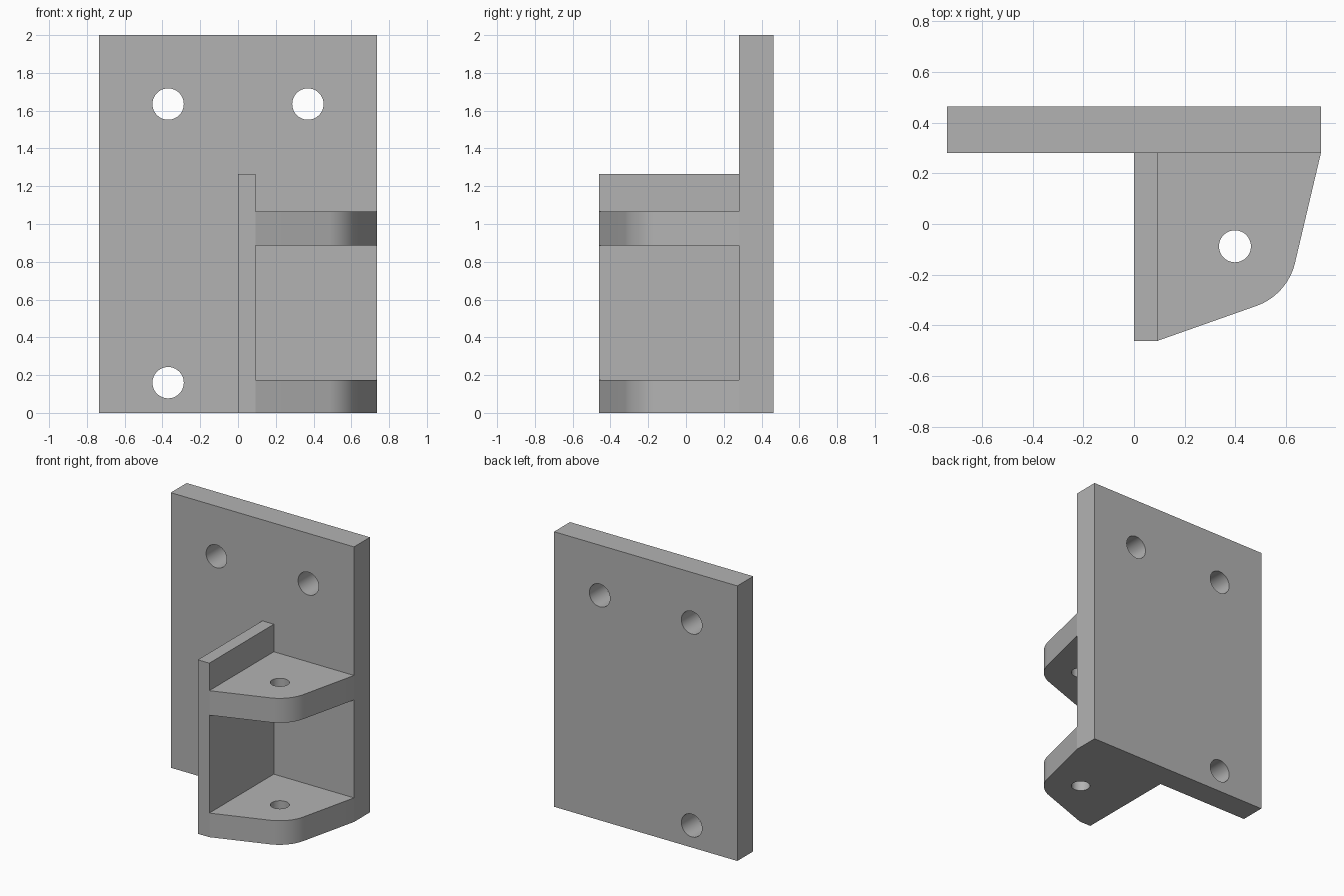
import bpy
import bmesh
from mathutils import Matrix, Vector
from mathutils.geometry import interpolate_bezier

if "Cube" in bpy.data.objects:
    bpy.data.objects.remove(bpy.data.objects["Cube"])

GREY = (0.45, 0.45, 0.45, 1)
grey = bpy.data.materials.new("grey metal")
grey.use_nodes = True
grey.diffuse_color = GREY
grey.node_tree.nodes["Principled BSDF"].inputs["Base Color"].default_value = GREY


def finish(name, bm):
    bmesh.ops.recalc_face_normals(bm, faces=bm.faces)
    mesh = bpy.data.meshes.new(name)
    bm.to_mesh(mesh)
    bm.free()
    mesh.materials.append(grey)
    obj = bpy.data.objects.new(name, mesh)
    bpy.context.collection.objects.link(obj)
    return obj


def prism(name, outline, z0, z1):
    """Extrude an outline in the xy plane from z0 up to z1."""
    bm = bmesh.new()
    base = bm.faces.new([bm.verts.new((x, y, z0)) for x, y in outline])
    ext = bmesh.ops.extrude_face_region(bm, geom=[base])
    top = [v for v in ext["geom"] if isinstance(v, bmesh.types.BMVert)]
    bmesh.ops.translate(bm, verts=top, vec=(0, 0, z1 - z0))
    return finish(name, bm)


def rectangle(x0, x1, y0, y1):
    return [(x0, y0), (x1, y0), (x1, y1), (x0, y1)]


def drill(obj, centre, radius, axis):
    """Cut a round through hole along the y or z axis."""
    bm = bmesh.new()
    turn = Matrix.Rotation(1.5707963, 4, "X") if axis == "Y" else Matrix()
    bmesh.ops.create_cone(bm, cap_ends=True, segments=48, radius1=radius, radius2=radius,
                          depth=0.4, matrix=Matrix.Translation(centre) @ turn)
    cutter = finish("hole_cutter", bm)
    cutter.hide_render = True
    mod = obj.modifiers.new("hole", "BOOLEAN")
    mod.operation = "DIFFERENCE"
    mod.solver = "EXACT"
    mod.object = cutter
    bpy.context.view_layer.objects.active = obj
    bpy.ops.object.modifier_apply(modifier=mod.name)
    bpy.data.objects.remove(cutter)


# Back plate with three bolt holes
plate = prism("back_plate", rectangle(-0.737, 0.737, 0.28, 0.463), 0, 2)
for x, z in [(-0.37, 1.635), (0.37, 1.635), (-0.37, 0.16)]:
    drill(plate, (x, 0.37, z), 0.083, "Y")

# Upright rib
rib = prism("upright_rib", rectangle(0, 0.092, -0.461, 0.28), 0, 1.265)

# Two lugs with a rounded outer corner and a pin hole
inner, corner, outer = Vector((0.092, -0.461)), Vector((0.605, -0.28)), Vector((0.737, 0.28))
start = corner + (inner - corner).normalized() * 0.13
end = corner + (outer - corner).normalized() * 0.13
arc = interpolate_bezier(start, start.lerp(corner, 0.62), end.lerp(corner, 0.62), end, 17)
outline = [(0.092, 0.28), inner, *[p.to_2d() for p in arc], outer]
lugs = []
for name, z0, z1 in [("lower_lug", 0, 0.175), ("upper_lug", 0.887, 1.065)]:
    lug = prism(name, outline, z0, z1)
    drill(lug, (0.398, -0.088, (z0 + z1) / 2), 0.063, "Z")
    lugs.append(lug)

# Smooth the round surfaces, keep the edges sharp
bpy.ops.object.select_all(action="DESELECT")
for obj in [plate, rib, *lugs]:
    obj.select_set(True)
bpy.context.view_layer.objects.active = plate
bpy.ops.object.shade_smooth_by_angle(angle=0.5)
